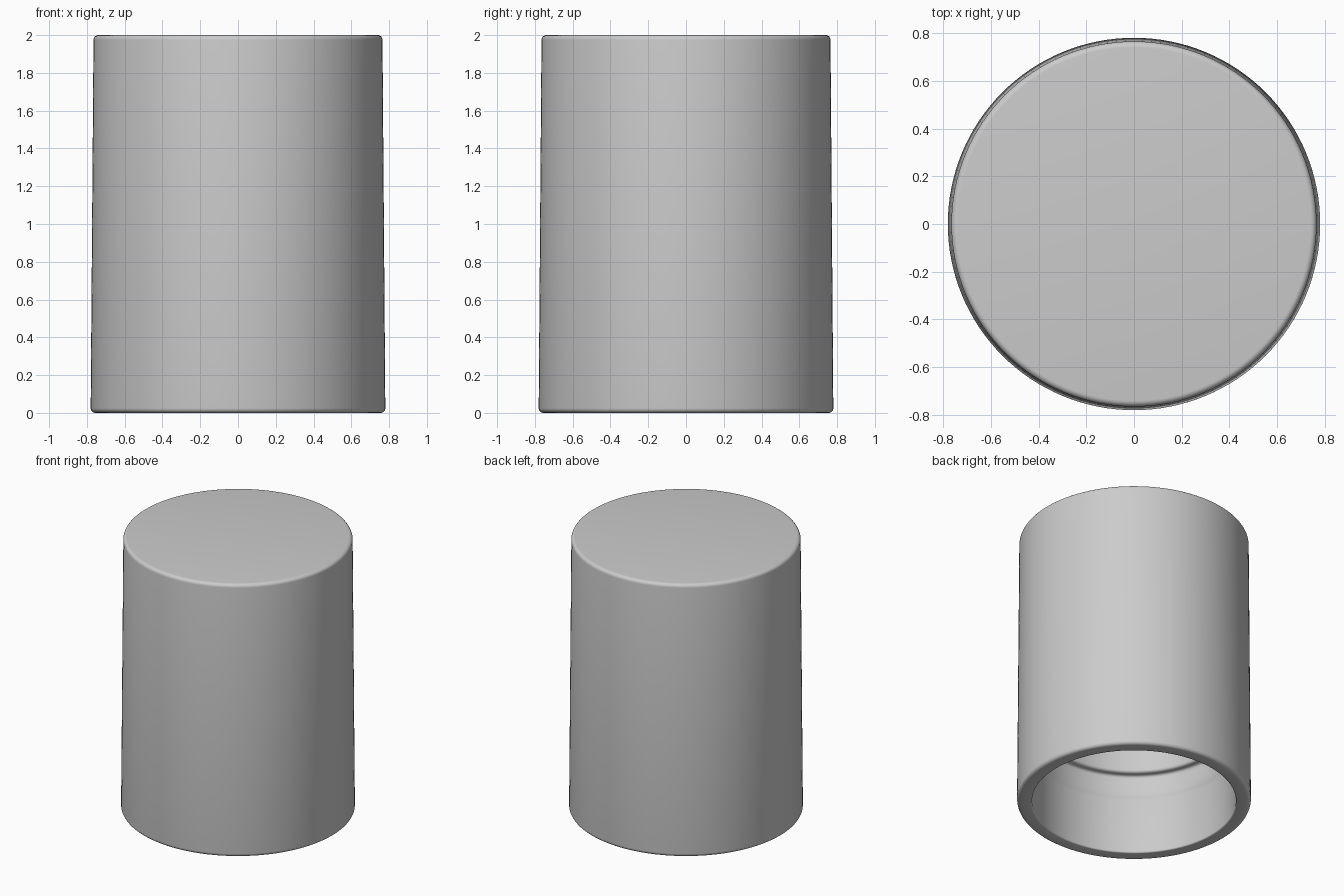
import bpy, bmesh, math

if "Cube" in bpy.data.objects:
    bpy.data.objects.remove(bpy.data.objects["Cube"])

SEGMENTS = 128


def arc(cx, cz, r, a0, a1, n=6):
    """Points of a rounded corner in the radius/height plane."""
    pts = []
    for i in range(n + 1):
        a = math.radians(a0 + (a1 - a0) * i / n)
        pts.append((cx + r * math.cos(a), cz + r * math.sin(a)))
    return pts


def lathe(name, profile):
    bm = bmesh.new()
    verts = [bm.verts.new((r, 0, z)) for r, z in profile]
    edges = [bm.edges.new(pair) for pair in zip(verts, verts[1:])]
    bmesh.ops.spin(bm, geom=verts + edges, cent=(0, 0, 0), axis=(0, 0, 1),
                   angle=math.tau, steps=SEGMENTS, use_duplicate=False)
    bmesh.ops.remove_doubles(bm, verts=bm.verts, dist=1e-5)
    bmesh.ops.recalc_face_normals(bm, faces=bm.faces)
    mesh = bpy.data.meshes.new(name)
    bm.to_mesh(mesh)
    bm.free()
    obj = bpy.data.objects.new(name, mesh)
    bpy.context.collection.objects.link(obj)
    bpy.context.view_layer.objects.active = obj
    obj.select_set(True)
    bpy.ops.object.shade_smooth_by_angle(angle=math.radians(35))
    return obj


# Tapered outer shell with rounded top and bottom edges
profile = [(0, 2.0)]
profile += arc(0.74, 1.975, 0.025, 90, 0)
profile += arc(0.755, 0.025, 0.025, 0, -90)
# Rim and inner mouth wall
profile += arc(0.69, 0.01, 0.01, 270, 180, 3)
# Shallow snap bead, then a rounded ledge to the narrower bore
profile += [(0.68, 0.40), (0.672, 0.42), (0.665, 0.45), (0.665, 0.54)]
profile += arc(0.645, 0.56, 0.02, 0, 90, 4)
profile += arc(0.63, 0.60, 0.02, 270, 180, 4)
# Bore and closed inner end
profile += arc(0.59, 1.88, 0.02, 0, 90, 4)
profile += [(0, 1.90)]

lathe("hollow_cap", profile)
